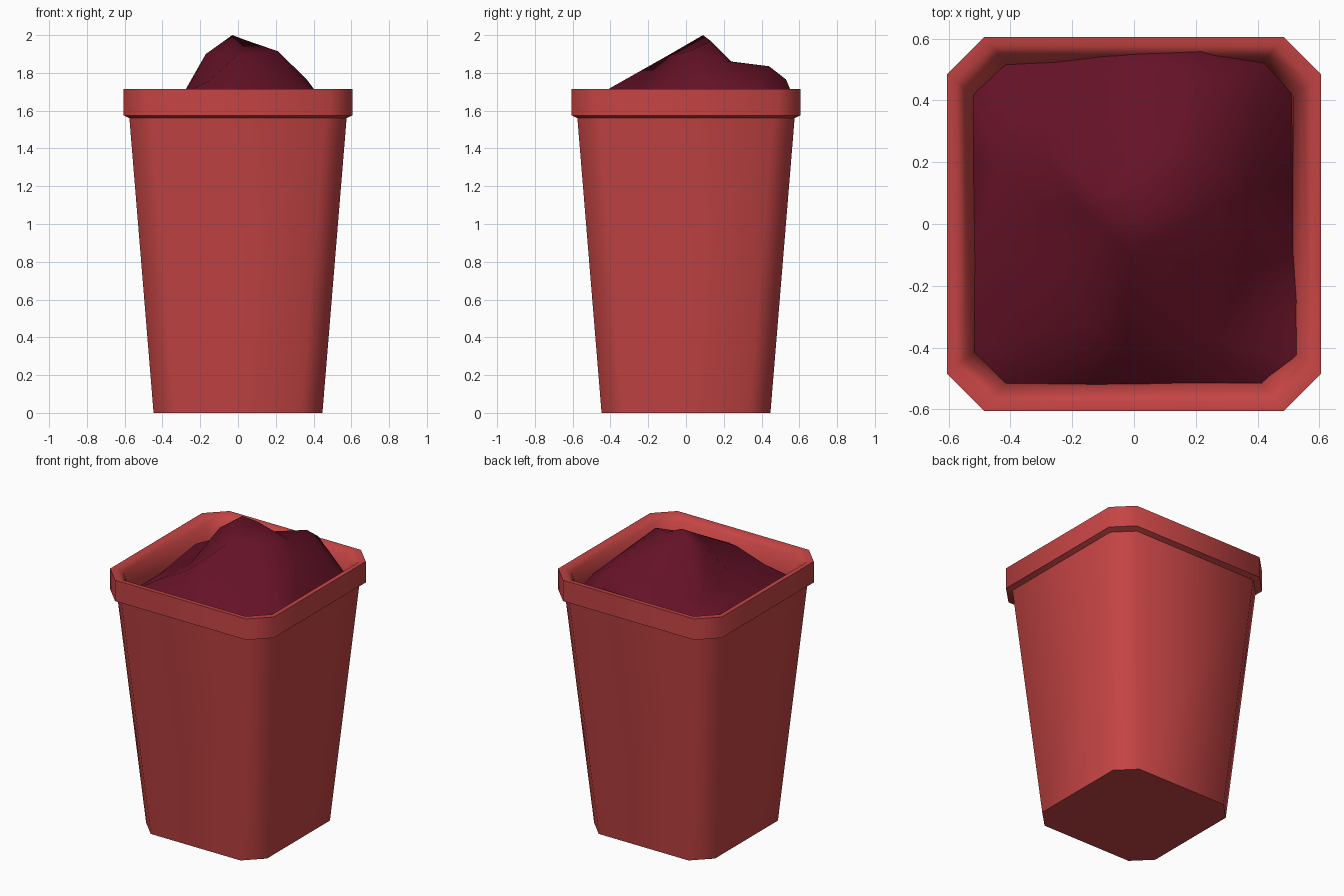
import bpy, bmesh, math
from mathutils import Vector
from mathutils.geometry import delaunay_2d_cdt

if "Cube" in bpy.data.objects:
    bpy.data.objects.remove(bpy.data.objects["Cube"])


def add_object(name, bm, color, angle):
    mesh = bpy.data.meshes.new(name)
    bm.to_mesh(mesh)
    bm.free()
    obj = bpy.data.objects.new(name, mesh)
    bpy.context.collection.objects.link(obj)
    mat = bpy.data.materials.new(name + "_color")
    mat.diffuse_color = color
    mat.use_nodes = True
    mat.node_tree.nodes["Principled BSDF"].inputs["Base Color"].default_value = mat.diffuse_color
    mesh.materials.append(mat)
    bpy.ops.object.select_all(action='DESELECT')
    obj.select_set(True)
    bpy.context.view_layer.objects.active = obj
    bpy.ops.object.shade_smooth_by_angle(angle=math.radians(angle))
    return obj


def chamfered_square(bm, half, cut, z):
    h, c = half, half - cut
    pts = [(h, -c), (h, c), (c, h), (-c, h), (-h, c), (-h, -c), (-c, -h), (c, -h)]
    return [bm.verts.new((x, y, z)) for x, y in pts]


# Bin: tapered wall, overhanging rim, flared mouth and hollow inside
profile = [  # half width, corner cut, height
    (0.447, 0.115, 0.0), (0.575, 0.115, 1.56),
    (0.605, 0.12, 1.575), (0.605, 0.12, 1.715),
    (0.575, 0.115, 1.715), (0.545, 0.11, 1.685),
    (0.515, 0.10, 1.55), (0.42, 0.10, 0.06),
]
bm = bmesh.new()
rings = [chamfered_square(bm, *p) for p in profile]
for a, b in zip(rings, rings[1:]):
    for i in range(8):
        j = (i + 1) % 8
        bm.faces.new((a[i], a[j], b[j], b[i]))
bm.faces.new(rings[0][::-1])
bm.faces.new(rings[-1])
bmesh.ops.recalc_face_normals(bm, faces=bm.faces)
add_object("bin", bm, (0.56, 0.058, 0.058, 1), 50)

# Crumpled heap: edge where it meets the wall, then folds and peaks
edge = [
    (-0.52, -0.42, 1.55), (-0.42, -0.515, 1.55), (-0.15, -0.525, 1.56),
    (0.1, -0.52, 1.55), (0.42, -0.515, 1.53), (0.535, -0.44, 1.60),
    (0.535, -0.26, 1.59), (0.515, -0.1, 1.55), (0.515, 0.15, 1.54),
    (0.51, 0.42, 1.56), (0.43, 0.52, 1.57), (0.22, 0.565, 1.68),
    (-0.1, 0.555, 1.66), (-0.25, 0.53, 1.58), (-0.42, 0.515, 1.55),
    (-0.525, 0.43, 1.56), (-0.52, 0.2, 1.57), (-0.515, -0.1, 1.55),
]
folds = [
    (-0.03, 0.09, 2.0), (0.05, 0.13, 1.97), (0.21, 0.02, 1.915),
    (-0.17, 0.05, 1.90), (-0.1, 0.1, 1.945), (0.05, 0.24, 1.86),
    (0.22, 0.22, 1.86), (0.2, 0.44, 1.835), (0.22, 0.53, 1.765),
    (0.36, 0.1, 1.77), (0.38, -0.15, 1.70), (0.25, -0.38, 1.60),
    (-0.01, -0.1, 1.89), (-0.03, -0.41, 1.715), (-0.15, -0.32, 1.76),
    (-0.33, -0.36, 1.67), (-0.28, -0.1, 1.69), (-0.29, 0.07, 1.69),
    (-0.44, 0.18, 1.67), (-0.37, 0.43, 1.65), (-0.31, 0.26, 1.64),
    (-0.15, 0.4, 1.74), (0.42, 0.38, 1.69),
]
points = edge + folds
n = len(edge)
loop = [(i, (i + 1) % n) for i in range(n)]
co, _, tris, origin, _, _ = delaunay_2d_cdt(
    [Vector(p[:2]) for p in points], loop, [], 1, 1e-5)
bm = bmesh.new()
verts = [bm.verts.new((c.x, c.y, points[o[0]][2])) for c, o in zip(co, origin)]
for t in tris:
    bm.faces.new([verts[i] for i in t])
bm.normal_update()
for f in bm.faces:
    if f.normal.z < 0:
        f.normal_flip()
add_object("rubbish_heap", bm, (0.13, 0.006, 0.02, 1), 180)
